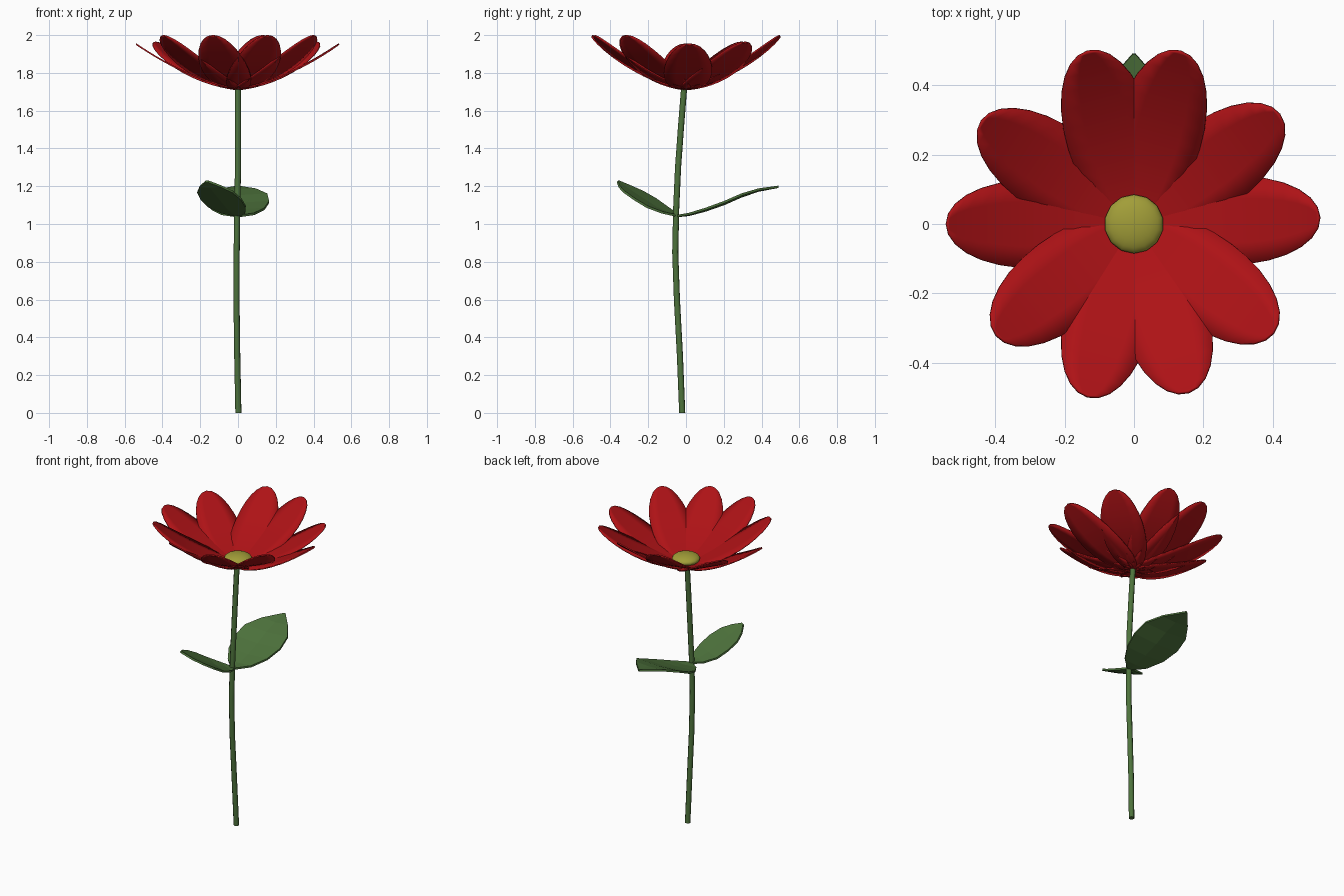
import bpy, bmesh
from math import sin, cos, pi, radians
from mathutils import Matrix, Vector

if "Cube" in bpy.data.objects:
    bpy.data.objects.remove(bpy.data.objects["Cube"])


def material(name, rgb):
    m = bpy.data.materials.new(name)
    m.diffuse_color = (*rgb, 1)
    m.use_nodes = True
    m.node_tree.nodes["Principled BSDF"].inputs["Base Color"].default_value = m.diffuse_color
    return m


red = material("petal_red", (0.42, 0.006, 0.008))
green = material("leaf_green", (0.075, 0.17, 0.045))
yellow = material("centre_yellow", (0.36, 0.34, 0.04))


def blade(name, rows, azimuth, origin, thickness, mat, cols=4, cup=0.0, smooth=True):
    """Thin sheet from rows of (distance, height, half width), turned about z."""
    bm = bmesh.new()
    grid = []
    for d, h, w in rows:
        line = []
        for j in range(cols + 1):
            v = 2 * j / cols - 1
            line.append(bm.verts.new((d, v * w, h + cup * abs(v) * w)))
        grid.append(line)
    for a, b in zip(grid, grid[1:]):
        for j in range(cols):
            bm.faces.new((a[j], b[j], b[j + 1], a[j + 1]))
    bmesh.ops.remove_doubles(bm, verts=bm.verts, dist=1e-4)
    bm.transform(Matrix.Translation(origin) @ Matrix.Rotation(radians(azimuth), 4, 'Z'))
    me = bpy.data.meshes.new(name)
    bm.to_mesh(me)
    bm.free()
    ob = bpy.data.objects.new(name, me)
    bpy.context.collection.objects.link(ob)
    me.materials.append(mat)
    mod = ob.modifiers.new("thickness", 'SOLIDIFY')
    mod.thickness = thickness
    mod.offset = 0
    if smooth:
        bpy.context.view_layer.objects.active = ob
        ob.select_set(True)
        bpy.ops.object.shade_smooth_by_angle(angle=radians(30))
        ob.select_set(False)
    return ob


# Petals: (azimuth, reach, rise)
petals = [(2, 0.535, 0.24), (37, 0.525, 0.25), (75, 0.515, 0.285), (105, 0.515, 0.285),
          (146, 0.53, 0.25), (180, 0.54, 0.24), (219, 0.51, 0.285), (255, 0.515, 0.285),
          (288, 0.51, 0.285), (322, 0.51, 0.285)]
for i, (az, reach, rise) in enumerate(petals):
    rows = []
    for k in range(15):
        t = k / 14
        u = (1 - cos(pi * t)) / 2
        w = 0.132 * sin(pi * t) * (0.9 + 0.13 * u)
        rows.append((reach * u, rise * (0.45 * u + 0.55 * u * u), w))
    blade(f"petal_{i + 1}", rows, az, (0, 0, 1.713), 0.008, red)

# Flower centre
bpy.ops.mesh.primitive_uv_sphere_add(segments=14, ring_count=10, radius=0.085, location=(0, 0, 1.75))
centre = bpy.context.object
centre.name = "flower_centre"
centre.scale.z = 0.4
centre.data.materials.append(yellow)
bpy.ops.object.shade_smooth()
centre.select_set(False)

# Stem
path = [(0.002, -0.02, 0), (-0.004, -0.032, 0.3), (-0.008, -0.048, 0.6), (-0.007, -0.057, 0.85),
        (-0.004, -0.052, 1.08), (0, -0.042, 1.3), (0, -0.026, 1.52), (0, -0.01, 1.72)]
cu = bpy.data.curves.new("stem", 'CURVE')
cu.dimensions = '3D'
cu.bevel_depth = 0.017
cu.bevel_resolution = 2
cu.use_fill_caps = True
sp = cu.splines.new('POLY')
sp.points.add(len(path) - 1)
for p, co in zip(sp.points, path):
    p.co = (*co, 1)
cu.materials.append(green)
stem = bpy.data.objects.new("stem", cu)
bpy.context.collection.objects.link(stem)

# Leaves
back_rows = [(0, 0, 0.015), (0.06, 0.006, 0.085), (0.15, 0.03, 0.14), (0.25, 0.065, 0.165),
             (0.34, 0.105, 0.155), (0.43, 0.135, 0.095), (0.535, 0.155, 0.004)]
blade("back_leaf", back_rows, 90, (0, -0.045, 1.042), 0.012, green, cols=2, cup=0.06, smooth=False)
front_rows = [(0, 0, 0.015), (0.05, 0.012, 0.07), (0.12, 0.04, 0.11), (0.19, 0.08, 0.12),
              (0.26, 0.12, 0.105), (0.31, 0.15, 0.065), (0.35, 0.18, 0.008)]
blade("front_leaf", front_rows, 242, (0, -0.05, 1.045), 0.012, green, cols=2, cup=0.06, smooth=False)
